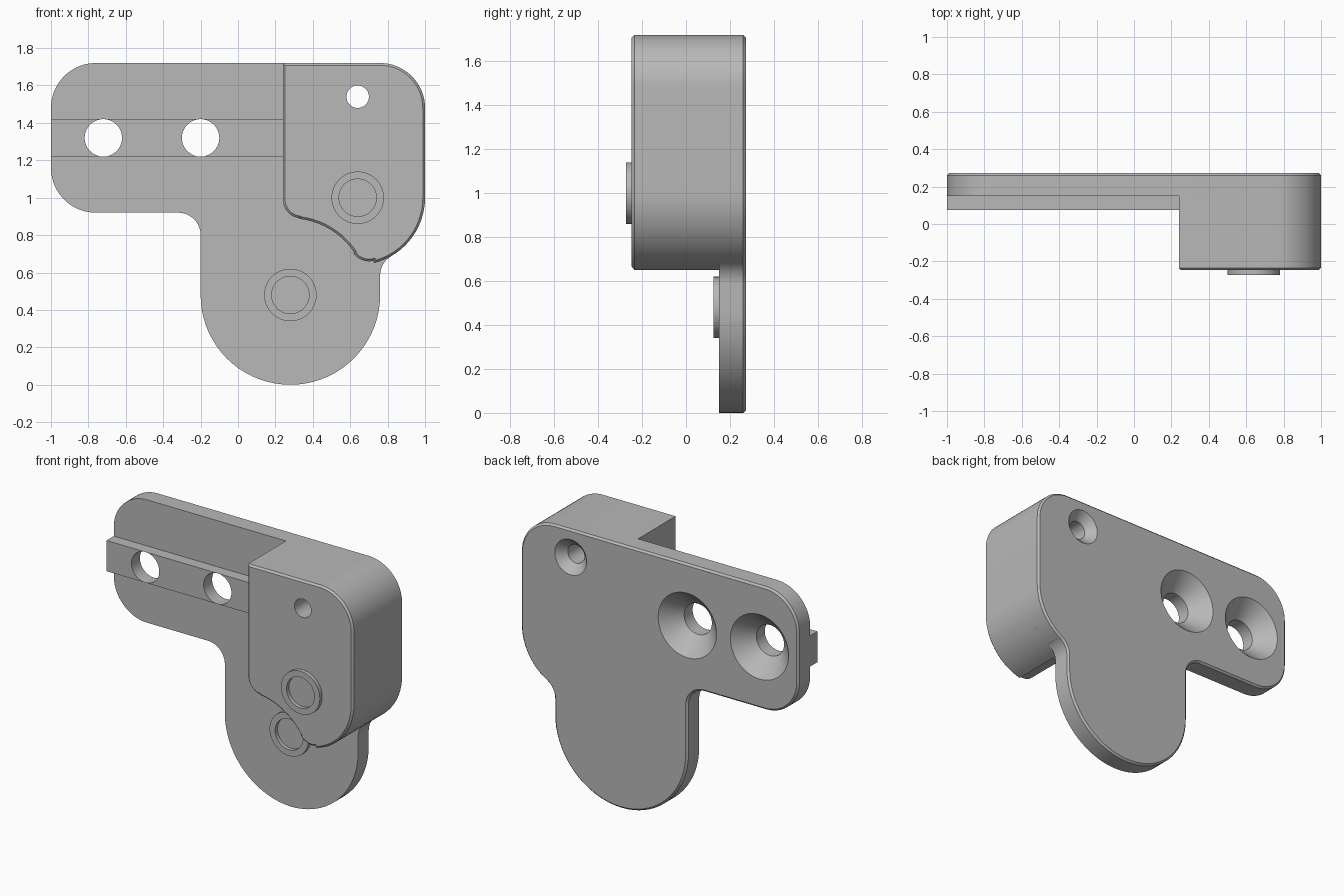
import bpy, bmesh
from math import cos, sin, radians, tau
from mathutils import Vector

cube = bpy.data.objects.get("Cube")
if cube:
    bpy.data.objects.remove(cube, do_unlink=True)

grey = bpy.data.materials.new("plain grey")
grey.use_nodes = True
grey.diffuse_color = (0.48, 0.48, 0.48, 1)
grey.node_tree.nodes["Principled BSDF"].inputs["Base Color"].default_value = grey.diffuse_color

BACK, PLATE_FRONT, RAIL_FRONT, BLOCK_FRONT = 0.272, 0.15, 0.075, -0.247
TOP = 1.72


def arc(x, z, r, start, end):
    """Points (x, z) along an arc, angles in degrees."""
    n = max(4, round(abs(end - start) / 5))
    angles = [radians(start + (end - start) * i / n) for i in range(n + 1)]
    return [(x + r * cos(a), z + r * sin(a)) for a in angles]


def finish(name, bm):
    bmesh.ops.remove_doubles(bm, verts=bm.verts, dist=1e-5)
    bmesh.ops.recalc_face_normals(bm, faces=bm.faces)
    mesh = bpy.data.meshes.new(name)
    bm.to_mesh(mesh)
    bm.free()
    mesh.materials.append(grey)
    ob = bpy.data.objects.new(name, mesh)
    bpy.context.collection.objects.link(ob)
    return ob


def prism(name, outline, front, back, chamfer_at=None):
    """Extrude an (x, z) outline along y, chamfering the rim of one cap."""
    bm = bmesh.new()
    face = bm.faces.new([bm.verts.new((x, front, z)) for x, z in outline])
    new = bmesh.ops.extrude_face_region(bm, geom=[face], use_keep_orig=True)["geom"]
    bmesh.ops.translate(bm, vec=(0, back - front, 0),
                        verts=[g for g in new if isinstance(g, bmesh.types.BMVert)])
    bmesh.ops.recalc_face_normals(bm, faces=bm.faces)
    if chamfer_at is not None:
        rim = [e for e in bm.edges if all(abs(v.co.y - chamfer_at) < 1e-5 for v in e.verts)]
        bmesh.ops.bevel(bm, geom=rim, offset=0.012, segments=1, affect='EDGES')
    return finish(name, bm)


def lathe(name, x, z, profile):
    """Spin a closed (radius, y) profile about an axis along y."""
    bm = bmesh.new()
    verts = [bm.verts.new((x + r, y, z)) for r, y in profile]
    edges = [bm.edges.new((a, b)) for a, b in zip(verts, verts[1:] + verts[:1])
             if a.co.x != x or b.co.x != x]
    bmesh.ops.spin(bm, geom=verts + edges, cent=(x, 0, z), axis=(0, 1, 0),
                   angle=tau, steps=64, use_merge=True)
    return finish(name, bm)


def drill(ob, cutters):
    for cutter in cutters:
        mod = ob.modifiers.new("hole", 'BOOLEAN')
        mod.operation, mod.solver, mod.object = 'DIFFERENCE', 'EXACT', cutter
    graph = bpy.context.evaluated_depsgraph_get()
    mesh = bpy.data.meshes.new_from_object(ob.evaluated_get(graph))
    ob.modifiers.clear()
    ob.data = mesh


def countersink(x, z, r, wide):
    """Cutter: straight bore opening to a 45 degree cone at the back."""
    out = 0.02
    return lathe("hole_cutter", x, z, [
        (0, -0.4), (r, -0.4), (r, BACK - (wide - r)),
        (wide + out, BACK + out), (0, BACK + out)])


# Main outlines
right_top = arc(0.76, TOP - 0.24, 0.24, 0, 90)
plate_outline = (arc(-0.76, 1.48, 0.24, 90, 180) + arc(-0.76, 1.16, 0.24, 180, 270)
                 + arc(-0.32, 0.80, 0.12, 90, 0) + arc(0.28, 0.48, 0.48, 180, 360)
                 + arc(0.88, 0.584, 0.12, 180, 120) + arc(0.64, 1.0, 0.36, -60, 0)
                 + right_top)
block_outline = ([(0.24, TOP)] + arc(0.34, 0.99, 0.1, 180, 263)
                 + arc(0.28, 0.48, 0.41, 83, 34) + arc(0.70, 0.76, 0.1, 214, 284)
                 + arc(0.64, 1.0, 0.36, 284, 360) + right_top)
rail_outline = [(-1, 1.22), (0.24, 1.22), (0.24, 1.42), (-1, 1.42)]

# Solid parts
plate = prism("back_plate", plate_outline, PLATE_FRONT, BACK, BACK)
block = prism("thick_block", block_outline, BLOCK_FRONT, PLATE_FRONT, BLOCK_FRONT)
rail = prism("front_rail", rail_outline, RAIL_FRONT, PLATE_FRONT)

# Countersunk screw holes
large = [countersink(x, 1.32, 0.10, 0.21) for x in (-0.72, -0.20)]
small = countersink(0.64, 1.54, 0.06, 0.115)
drill(plate, large + [small])
drill(rail, large)
drill(block, [small])
for cutter in large + [small]:
    bpy.data.objects.remove(cutter, do_unlink=True)

# Raised rings
rings = []
for name, x, z, y in (("upper_ring", 0.64, 1.0, BLOCK_FRONT),
                      ("lower_ring", 0.28, 0.48, PLATE_FRONT)):
    rings.append(lathe(name, x, z, [(0.10, y), (0.10, y - 0.025),
                                    (0.14, y - 0.025), (0.14, y)]))

# Smooth round walls, keep edges crisp
bpy.ops.object.select_all(action='DESELECT')
for ob in [plate, block, rail] + rings:
    ob.select_set(True)
bpy.context.view_layer.objects.active = plate
bpy.ops.object.shade_smooth_by_angle(angle=radians(30))
